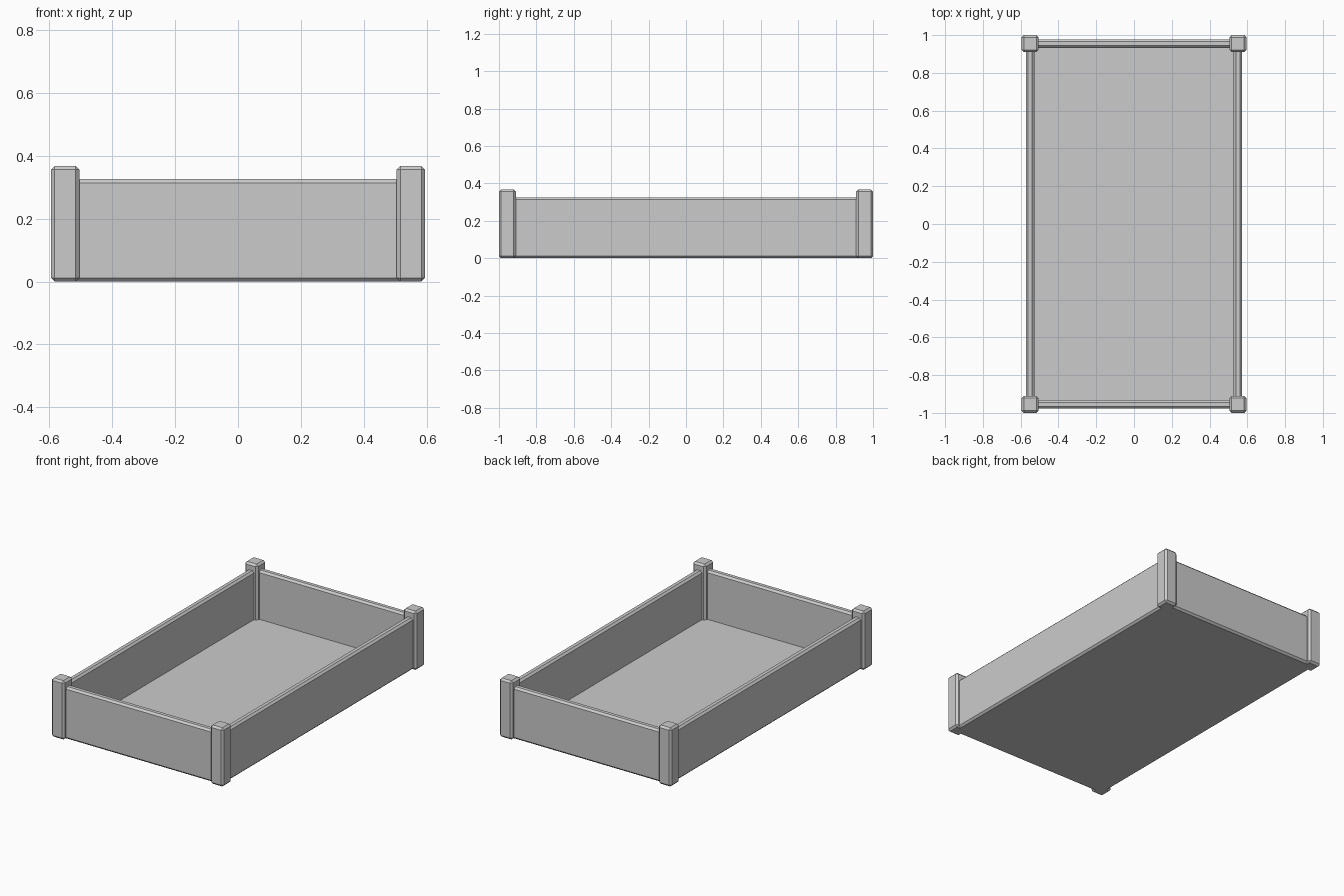
import bpy, bmesh
from mathutils import Vector

if "Cube" in bpy.data.objects:
    bpy.data.objects.remove(bpy.data.objects["Cube"])


def box(name, lo, hi, chamfer=0.0):
    """Flat-shaded box between two corners, with single-segment chamfered edges."""
    lo, hi = Vector(lo), Vector(hi)
    centre, size = (lo + hi) / 2, hi - lo
    bm = bmesh.new()
    bmesh.ops.create_cube(bm, size=1)
    bmesh.ops.scale(bm, vec=size, verts=bm.verts)
    if chamfer:
        bmesh.ops.bevel(bm, geom=bm.edges[:], offset=chamfer, segments=1,
                        affect='EDGES', profile=0.5)
    mesh = bpy.data.meshes.new(name)
    bm.to_mesh(mesh)
    bm.free()
    ob = bpy.data.objects.new(name, mesh)
    ob.location = centre
    bpy.context.collection.objects.link(ob)
    return ob


PX, PY, HALF = 0.55, 0.955, 0.045     # post centres and half width
WALL, WALL_H, POST_H = 0.023, 0.326, 0.368
CH = 0.012

# Floor panel
box("floor_panel", (-PX - 0.01, -PY - 0.01, 0), (PX + 0.01, PY + 0.01, 0.022))

# Side and end walls
for s, side, end in ((-1, "left", "front"), (1, "right", "back")):
    box(side + "_wall", (s * PX - WALL, -PY, 0), (s * PX + WALL, PY, WALL_H), CH)
    box(end + "_wall", (-PX, s * PY - WALL, 0), (PX, s * PY + WALL, WALL_H), CH)

# Corner posts
for sx, side in ((-1, "left"), (1, "right")):
    for sy, end in ((-1, "front"), (1, "back")):
        x, y = sx * PX, sy * PY
        box(f"{end}_{side}_post", (x - HALF, y - HALF, 0), (x + HALF, y + HALF, POST_H), CH)
